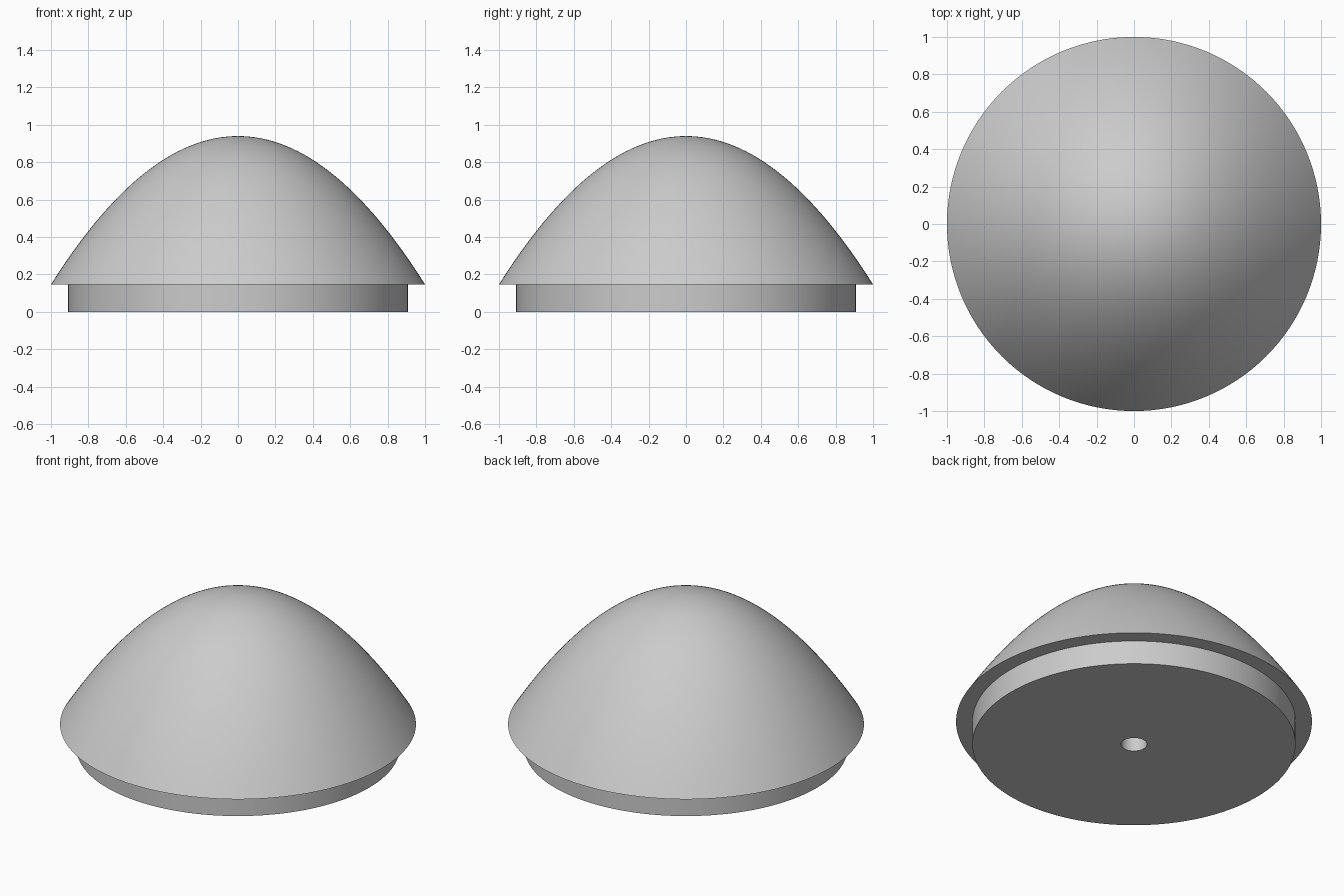
import bpy, bmesh, math

if "Cube" in bpy.data.objects:
    bpy.data.objects.remove(bpy.data.objects["Cube"])

SEGMENTS = 128
RIM_Z, TOP_Z = 0.147, 0.94
BASE_R = 0.908
HOLE_R, HOLE_DEPTH = 0.073, 0.4

grey = bpy.data.materials.new("plain grey")
grey.diffuse_color = (0.6, 0.6, 0.6, 1)
grey.use_nodes = True
grey.node_tree.nodes["Principled BSDF"].inputs["Base Color"].default_value = grey.diffuse_color


def lathe(name, profile):
    """Spin an (r, z) profile around the z axis."""
    bm = bmesh.new()
    verts = [bm.verts.new((r, 0, z)) for r, z in profile]
    edges = [bm.edges.new(pair) for pair in zip(verts, verts[1:])]
    bmesh.ops.spin(bm, geom=verts + edges, cent=(0, 0, 0), axis=(0, 0, 1),
                   angle=math.tau, steps=SEGMENTS, use_duplicate=False)
    bmesh.ops.remove_doubles(bm, verts=bm.verts, dist=1e-4)
    bmesh.ops.recalc_face_normals(bm, faces=bm.faces)
    mesh = bpy.data.meshes.new(name)
    bm.to_mesh(mesh)
    bm.free()
    mesh.materials.append(grey)
    obj = bpy.data.objects.new(name, mesh)
    bpy.context.collection.objects.link(obj)
    bpy.ops.object.select_all(action='DESELECT')
    obj.select_set(True)
    bpy.context.view_layer.objects.active = obj
    bpy.ops.object.shade_smooth_by_angle(angle=math.radians(30))
    return obj


# Parabolic dome, from the apex out to the sharp rim
STEPS = 40
dome = [(i / STEPS, TOP_Z - (TOP_Z - RIM_Z) * (i / STEPS) ** 2)
        for i in range(STEPS + 1)]

# Underside of the rim, recessed plinth and blind mounting hole
plinth = [(BASE_R, RIM_Z), (BASE_R, 0), (HOLE_R, 0),
          (HOLE_R, HOLE_DEPTH), (0, HOLE_DEPTH)]

lathe("domed_knob", dome + plinth)
